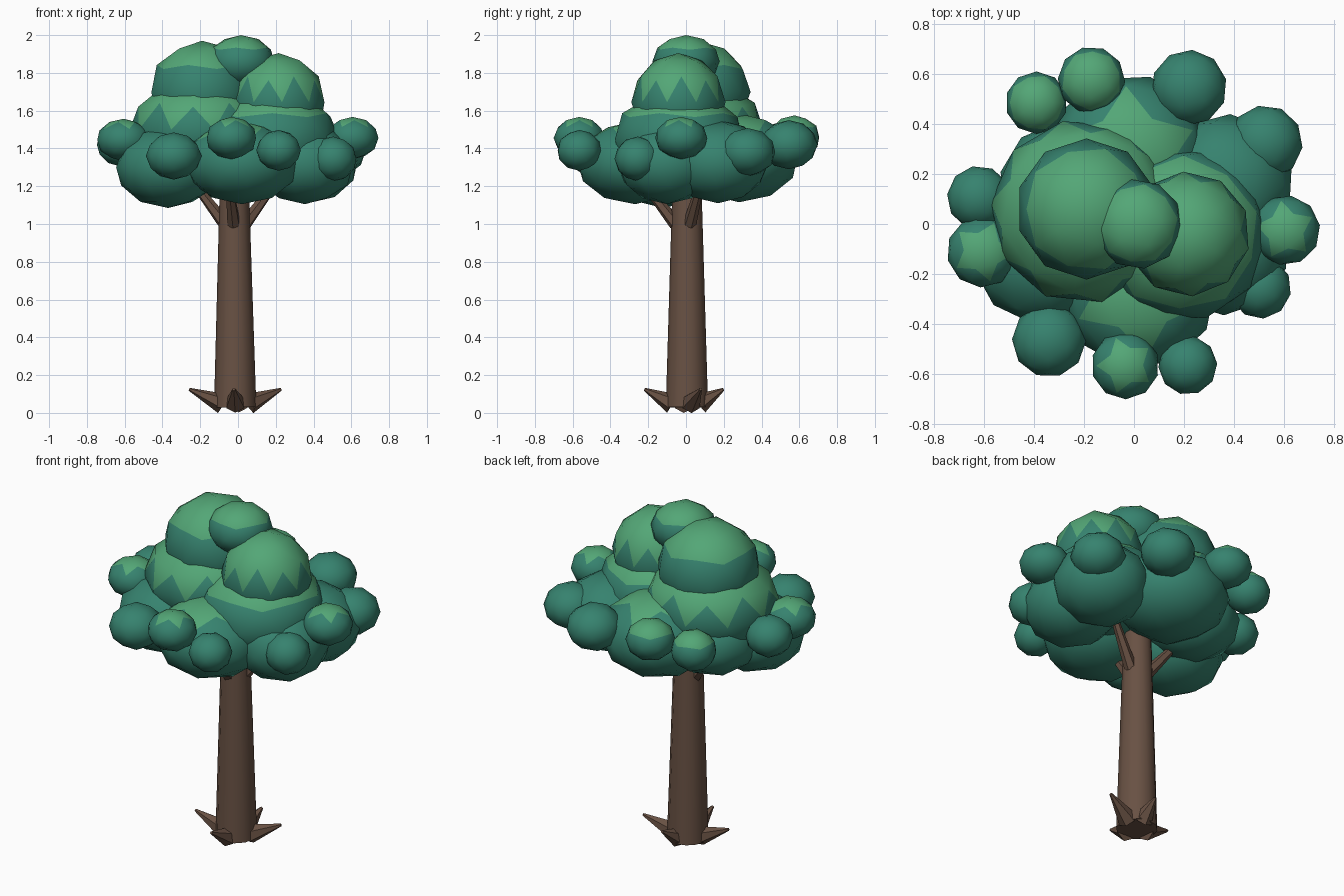
import bpy, bmesh, math
from mathutils import Vector

if "Cube" in bpy.data.objects:
    bpy.data.objects.remove(bpy.data.objects["Cube"])


def material(name, rgb):
    m = bpy.data.materials.new(name)
    m.diffuse_color = (*rgb, 1)
    m.use_nodes = True
    m.node_tree.nodes["Principled BSDF"].inputs["Base Color"].default_value = m.diffuse_color
    return m


BARK = material("bark_brown", (0.14, 0.083, 0.057))
TEAL = material("leaf_teal", (0.037, 0.225, 0.158))
GREEN = material("leaf_green", (0.087, 0.385, 0.183))


def finish(name, bm, mats):
    me = bpy.data.meshes.new(name)
    for f in bm.faces:
        f.smooth = True
    bm.to_mesh(me)
    bm.free()
    ob = bpy.data.objects.new(name, me)
    bpy.context.collection.objects.link(ob)
    for m in mats:
        me.materials.append(m)
    return ob


def limb(name, a, b, r1, r2, sides):
    """Tapered cylinder from a to b with sharp end caps."""
    a, b = Vector(a), Vector(b)
    d = b - a
    bm = bmesh.new()
    bmesh.ops.create_cone(bm, cap_ends=True, segments=sides, radius1=r1,
                          radius2=r2, depth=d.length)
    q = d.to_track_quat('Z', 'Y')
    for v in bm.verts:
        v.co = q @ v.co + (a + b) / 2
    ob = finish(name, bm, [BARK])
    bpy.ops.object.select_all(action='DESELECT')
    ob.select_set(True)
    bpy.context.view_layer.objects.active = ob
    bpy.ops.object.shade_smooth_by_angle(angle=math.radians(50))


def blob(name, x, y, z, r, rz, cut, spin):
    """Flattened low-poly ball; faces above the cut height are light green."""
    bm = bmesh.new()
    bmesh.ops.create_icosphere(bm, subdivisions=2, radius=1)
    for f in bm.faces:
        f.material_index = 1 if f.calc_center_median().z > cut else 0
    c, s = math.cos(spin), math.sin(spin)
    for v in bm.verts:
        p = v.co.copy()
        v.co = (x + r * (c * p.x - s * p.y), y + r * (s * p.x + c * p.y), z + rz * p.z)
    finish(name, bm, [TEAL, GREEN])


# Trunk
limb("trunk", (-0.015, 0.005, 0.03), (-0.02, 0.005, 1.3), 0.112, 0.074, 12)

# Roots: pointed cones rising outwards
for i, (ang, reach) in enumerate([(18, 0.25), (82, 0.2), (187, 0.25), (267, 0.22)]):
    t = math.radians(ang)
    d = Vector((math.cos(t), math.sin(t), 0))
    o = Vector((-0.01, 0, 0))
    limb(f"root_{i + 1}", o + d * 0.075 + Vector((0, 0, 0.05)),
         o + d * reach + Vector((0, 0, 0.125)), 0.055, 0.008, 6)

# Branches reaching into the crown
for i, ang in enumerate([20, 165, 262]):
    t = math.radians(ang)
    d = Vector((math.cos(t), math.sin(t), 0))
    limb(f"branch_{i + 1}", d * 0.055 + Vector((-0.015, 0, 1.0)),
         d * 0.23 + Vector((-0.015, 0, 1.22)), 0.036, 0.02, 6)

# Crown: large leaf masses (x, y, z, radius, half height, green cut)
CAP, FLAT, ZIG, NONE = 0.7, 0.4, 0.25, 2
large = [
    (-0.19, 0.06, 1.70, 0.282, 0.27, FLAT),
    (0.215, -0.04, 1.645, 0.25, 0.26, ZIG),
    (0.015, 0.0, 1.86, 0.18, 0.14, FLAT),
    (-0.205, 0.05, 1.50, 0.37, 0.27, ZIG),
    (0.19, -0.04, 1.45, 0.35, 0.26, FLAT),
    (-0.02, 0.28, 1.35, 0.32, 0.235, CAP),
    (0.02, -0.27, 1.325, 0.31, 0.22, CAP),
    (-0.37, -0.12, 1.30, 0.28, 0.215, NONE),
    (0.37, 0.17, 1.33, 0.27, 0.22, NONE),
    (0.355, -0.10, 1.32, 0.265, 0.215, NONE),
    (-0.28, 0.15, 1.34, 0.26, 0.2, NONE),
]
for i, p in enumerate(large):
    blob(f"leaf_mass_{i + 1}", *p, spin=i * 0.7)

# Crown: small leaf tufts round the rim
small = [
    (-0.39, 0.485, 1.42, 0.125, 0.115, FLAT),
    (-0.17, 0.575, 1.46, 0.135, 0.115, FLAT),
    (0.22, 0.545, 1.42, 0.152, 0.13, NONE),
    (0.525, 0.325, 1.38, 0.15, 0.128, NONE),
    (0.605, -0.025, 1.455, 0.140, 0.112, CAP),
    (0.505, -0.255, 1.345, 0.124, 0.118, NONE),
    (0.215, -0.565, 1.39, 0.118, 0.108, NONE),
    (-0.035, -0.565, 1.455, 0.136, 0.112, CAP),
    (-0.34, -0.465, 1.36, 0.148, 0.125, NONE),
    (-0.605, -0.11, 1.445, 0.144, 0.112, CAP),
    (-0.62, 0.105, 1.42, 0.128, 0.115, NONE),
]
for i, p in enumerate(small):
    blob(f"leaf_tuft_{i + 1}", *p, spin=i * 0.9)
